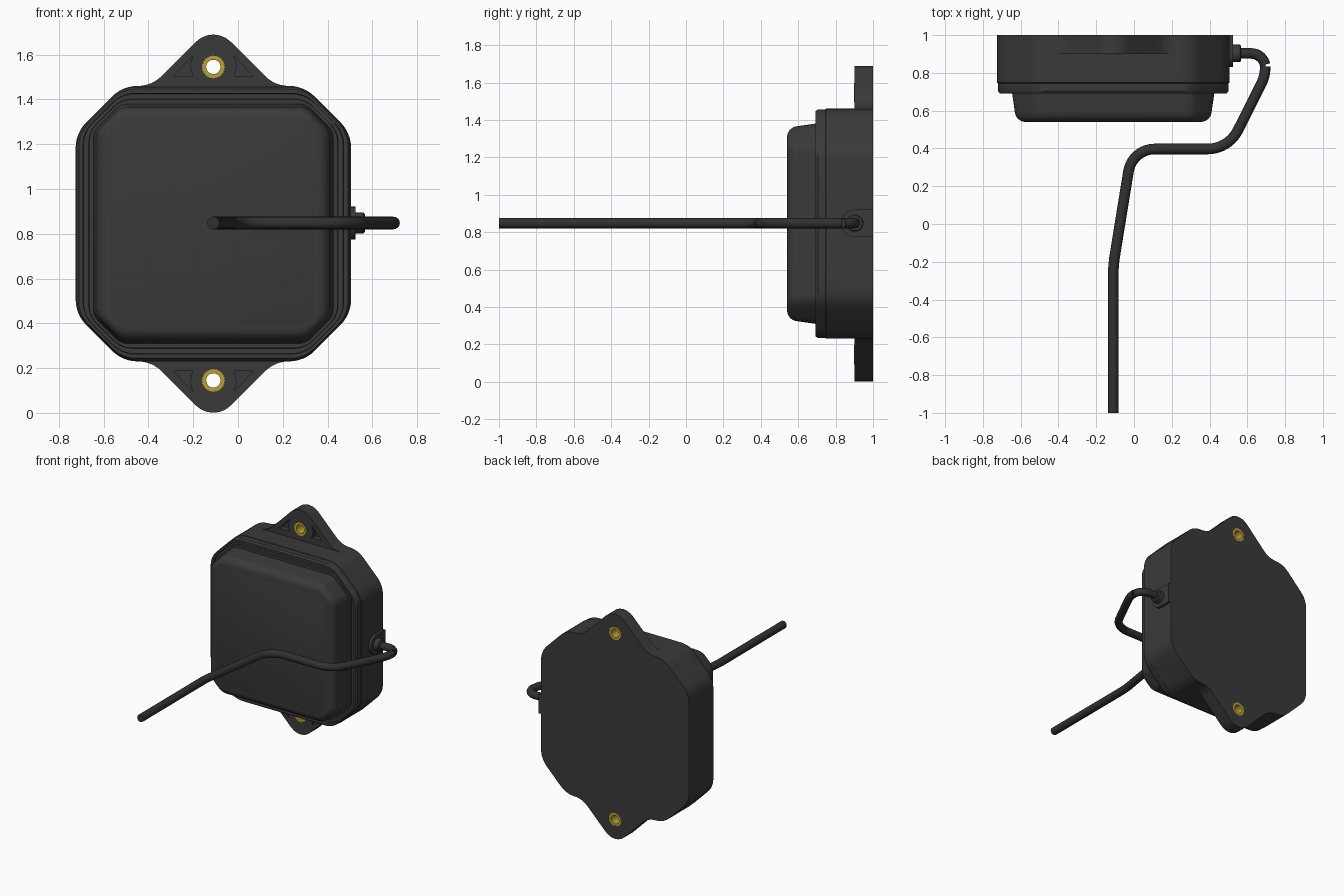
import bpy, bmesh
from math import cos, sin, tan, pi
from mathutils import Vector

if "Cube" in bpy.data.objects:
    bpy.data.objects.remove(bpy.data.objects["Cube"])

CX, CZ = -0.11, 0.845      # centre of the housing
HALF, CHAMFER = 0.615, 1.02  # half width and chamfer line of the octagon
EAR = 0.70                 # mounting hole distance from the centre


def material(name, colour):
    m = bpy.data.materials.new(name)
    m.use_nodes = True
    m.diffuse_color = colour
    bsdf = m.node_tree.nodes["Principled BSDF"]
    bsdf.inputs["Base Color"].default_value = colour
    bsdf.inputs["Roughness"].default_value = 0.6
    return m


plastic = material("black_plastic", (0.042, 0.042, 0.042, 1))
rubber = material("cable_rubber", (0.03, 0.03, 0.03, 1))
brass = material("brass", (0.5, 0.36, 0.03, 1))


def rounded(corners, closed=True, seg=6):
    """Fillet each (a, b, radius) corner of a 2D path."""
    out, n = [], len(corners)
    for i, (a, b, r) in enumerate(corners):
        p = Vector((a, b))
        if r == 0 or (not closed and i in (0, n - 1)):
            out.append(p)
            continue
        d0 = (Vector(corners[i - 1][:2]) - p).normalized()
        d1 = (Vector(corners[(i + 1) % n][:2]) - p).normalized()
        half = d0.angle(d1) / 2
        centre = p + (d0 + d1).normalized() * r / sin(half)
        start = p + d0 * r / tan(half) - centre
        end = p + d1 * r / tan(half) - centre
        sweep = start.angle(end)
        for k in range(seg + 1):
            t = k / seg
            out.append(centre + (start * sin((1 - t) * sweep)
                                 + end * sin(t * sweep)) / sin(sweep))
    return out


def octagon(h, s, r):
    quarter = [(h, s - h), (s - h, h)]
    top = quarter + [(-a, b) for a, b in reversed(quarter)]
    return rounded([(a, b, r) for a, b in top + [(-a, -b) for a, b in top]])


def ring(points, y):
    return [(CX + a, y, CZ + b) for a, b in points]


def circle(r, b=0, n=32, knurl=0):
    return [((r + knurl * (-1) ** k) * Vector((cos(2 * pi * k / n), sin(2 * pi * k / n)))
             + Vector((0, b))) for k in range(n)]


def finish(ob, mat):
    ob.data.materials.clear()
    ob.data.materials.append(mat)
    bpy.ops.object.select_all(action="DESELECT")
    ob.select_set(True)
    bpy.context.view_layer.objects.active = ob
    bpy.ops.object.shade_smooth_by_angle(angle=0.55)


def loft(name, loops, mat, wrap=False):
    """Skin matching loops; cap the ends, or wrap last to first."""
    bm = bmesh.new()
    rows = [[bm.verts.new(p) for p in loop] for loop in loops]
    n = len(rows[0])
    for lo, hi in zip(rows, rows[1:] + rows[:1] if wrap else rows[1:]):
        for k in range(n):
            j = (k + 1) % n
            bm.faces.new((lo[k], lo[j], hi[j], hi[k]))
    if not wrap:
        bm.faces.new(rows[0])
        bm.faces.new(rows[-1])
    bmesh.ops.recalc_face_normals(bm, faces=bm.faces)
    me = bpy.data.meshes.new(name)
    bm.to_mesh(me)
    bm.free()
    ob = bpy.data.objects.new(name, me)
    bpy.context.collection.objects.link(ob)
    finish(ob, mat)
    return ob


def cut(ob, cutter):
    cutter.hide_render = True
    mod = ob.modifiers.new("cut", "BOOLEAN")
    mod.operation, mod.solver, mod.object = "DIFFERENCE", "EXACT", cutter
    bpy.context.view_layer.objects.active = ob
    bpy.ops.object.modifier_apply(modifier=mod.name)
    bpy.data.objects.remove(cutter)


# Back plate: octagon with a rounded mounting ear at top and bottom
peak = 0.89
quarter = [(HALF, CHAMFER - HALF, 0.16), (CHAMFER - HALF, HALF, 0.16), (peak - HALF, HALF, 0.15)]
upper = quarter + [(0, peak, 0.11)] + [(-a, b, r) for a, b, r in reversed(quarter)]
outline = rounded(upper + [(-a, -b, r) for a, b, r in upper])
plate = loft("back_plate", [ring(outline, 0.9), ring(outline, 1.0)], plastic)

# Ear holes, brass bushings and triangular pockets
pocket = [(0.093, 0.048), (0.105, 0.004), (0.093, -0.041), (0.178, -0.041)]
for side, label in ((1, "top"), (-1, "bottom")):
    hole = circle(0.049, side * EAR)
    cut(plate, loft("hole_cutter", [ring(hole, 0.8), ring(hole, 1.1)], plastic))
    for mirror in (1, -1):
        tri = [(mirror * a, side * (EAR + b)) for a, b in pocket]
        cut(plate, loft("pocket_cutter", [ring(tri, 0.8), ring(tri, 0.94)], plastic))
    outer = circle(0.05, side * EAR, 48, 0.002)
    inner = circle(0.032, side * EAR, 48)
    loft(label + "_bushing", [ring(outer, 0.897), ring(inner, 0.897),
                              ring(inner, 1.0), ring(outer, 1.0)], brass, wrap=True)
finish(plate, plastic)


def shell(name, profile):
    """Octagonal shell from (half width, y, corner radius) steps."""
    loft(name, [ring(octagon(h, CHAMFER - (HALF - h) * 0.9, r), y)
                for h, y, r in profile], plastic)


# Housing with a seam and a groove round its front rim
shell("housing", [(0.615, 0.9, 0.16), (0.615, 0.748, 0.16), (0.611, 0.745, 0.16),
                  (0.611, 0.705, 0.16), (0.601, 0.692, 0.15), (0.582, 0.692, 0.14),
                  (0.580, 0.712, 0.14), (0.557, 0.712, 0.12), (0.555, 0.697, 0.12)])

# Raised front cover with a soft rounded edge
cover = [(0.537, 0.72, 0.08), (0.535, 0.69, 0.08), (0.522, 0.60, 0.08)]
for k in range(1, 7):
    t = k * pi / 12
    cover.append((0.462 + 0.06 * cos(t), 0.60 - 0.06 * sin(t), 0.08))
shell("front_cover", cover)

# Cable gland on the left side
GY, GZ = 0.903, 0.848
flange = rounded([(0.83, GZ - 0.073, 0.07), (1.0, GZ - 0.073, 0),
                  (1.0, GZ + 0.073, 0), (0.83, GZ + 0.073, 0.07)])
loft("gland_flange", [[(x, y, z) for y, z in flange] for x in (0.48, 0.525)], plastic)
loft("gland_collar", [[(x, GY + a, GZ + b) for a, b in circle(r)]
                      for x, r in ((0.51, 0.046), (0.56, 0.046), (0.567, 0.04))], plastic)

# Cable swept along a filleted path
path = rounded([(0.52, GY, 0), (0.69, GY, 0.075), (0.698, 0.79, 0.2), (0.50, 0.397, 0.18),
                (-0.01, 0.397, 0.14), (-0.11, -0.22, 0.7), (-0.11, -1.0, 0)],
               closed=False, seg=10)
curve = bpy.data.curves.new("cable", "CURVE")
curve.dimensions = "3D"
curve.bevel_depth, curve.bevel_resolution = 0.028, 6
curve.use_fill_caps = True
spline = curve.splines.new("POLY")
spline.points.add(len(path) - 1)
for point, (x, y) in zip(spline.points, path):
    point.co = (x, y, GZ, 1)
cable = bpy.data.objects.new("cable", curve)
bpy.context.collection.objects.link(cable)
bpy.ops.object.select_all(action="DESELECT")
cable.select_set(True)
bpy.context.view_layer.objects.active = cable
bpy.ops.object.convert(target="MESH")
finish(bpy.context.object, rubber)
